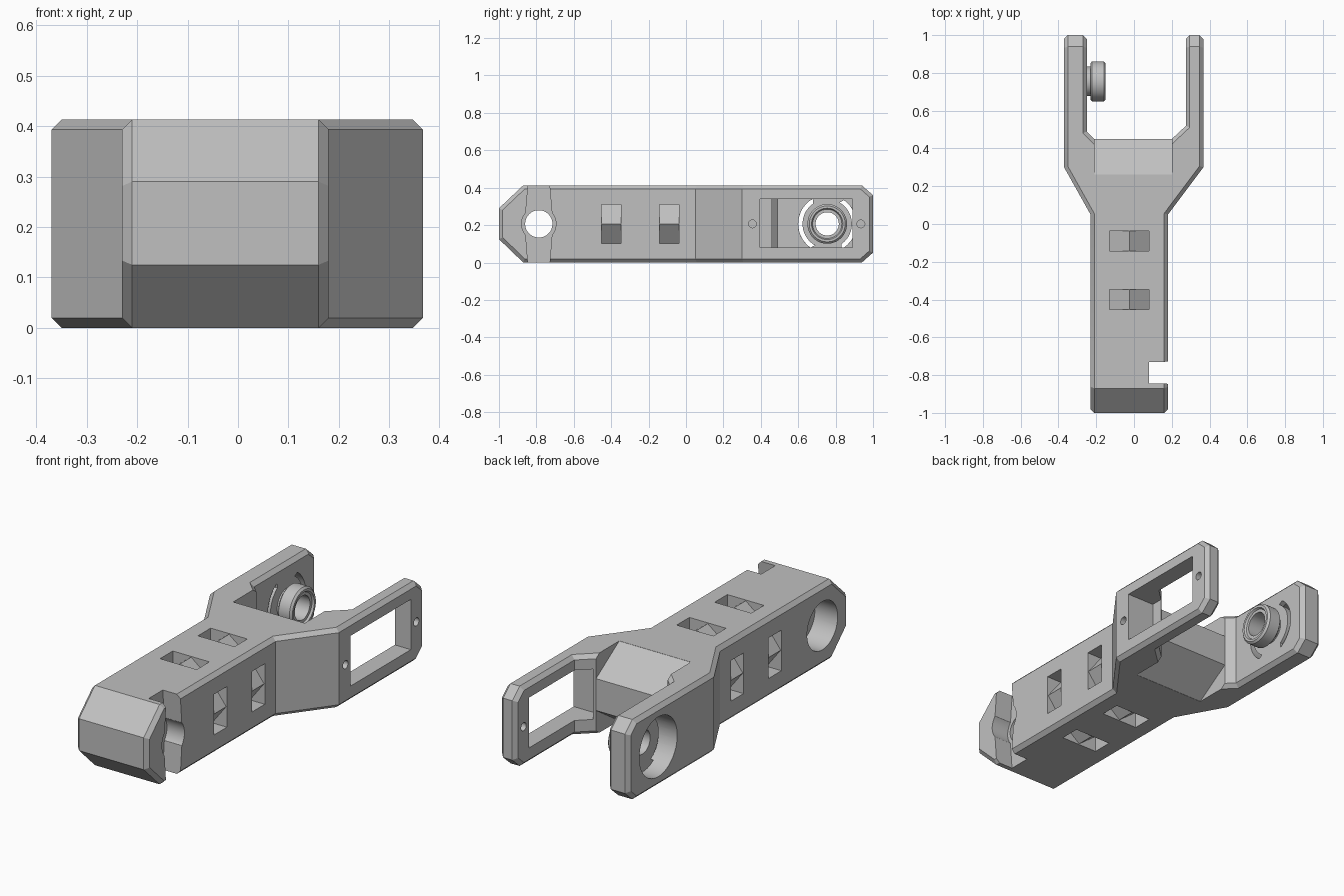
import bpy, bmesh
from math import sin, cos, pi, radians
from mathutils import Vector

cube = bpy.data.objects.get("Cube")
if cube:
    bpy.data.objects.remove(cube, do_unlink=True)

H = 0.413            # overall height
MX, MZ = -0.025, H / 2   # centre of the square beam
PIVOT, HINGE = -0.787, 0.755  # y of the two joint axes

grey = bpy.data.materials.new("plain grey")
grey.use_nodes = True
grey.diffuse_color = (0.53, 0.53, 0.53, 1)
grey.node_tree.nodes["Principled BSDF"].inputs["Base Color"].default_value = (0.53, 0.53, 0.53, 1)


def make_object(name, bm):
    bmesh.ops.recalc_face_normals(bm, faces=bm.faces)
    mesh = bpy.data.meshes.new(name)
    bm.to_mesh(mesh)
    bm.free()
    mesh.materials.append(grey)
    obj = bpy.data.objects.new(name, mesh)
    bpy.context.collection.objects.link(obj)
    return obj


def prism_mesh(points, axis, lo, hi):
    """Extrude a 2D outline along x (points are y, z), y (x, z) or z (x, y)."""
    def place(p, h):
        c = list(p)
        c.insert("xyz".index(axis), h)
        return c
    bm = bmesh.new()
    a = [bm.verts.new(place(p, lo)) for p in points]
    b = [bm.verts.new(place(p, hi)) for p in points]
    bm.faces.new(a)
    bm.faces.new(b)
    for i in range(len(a)):
        j = (i + 1) % len(a)
        bm.faces.new((a[i], a[j], b[j], b[i]))
    bmesh.ops.recalc_face_normals(bm, faces=bm.faces)
    return bm


def arc(cy, r, start=0, end=360, n=48):
    return [(cy + r * cos(radians(start + (end - start) * i / n)),
             MZ + r * sin(radians(start + (end - start) * i / n))) for i in range(n)]


def boolean(obj, points, axis, lo, hi, operation="DIFFERENCE"):
    tool = make_object("tool", prism_mesh(points, axis, lo, hi))
    tool.hide_render = True
    mod = obj.modifiers.new("tool", "BOOLEAN")
    mod.operation, mod.solver, mod.object = operation, "EXACT", tool
    bpy.context.view_layer.update()
    result = bpy.data.meshes.new_from_object(obj.evaluated_get(bpy.context.evaluated_depsgraph_get()))
    obj.modifiers.clear()
    obj.data = result
    bpy.data.objects.remove(tool, do_unlink=True)


def slice_off(bm, point, normal):
    bmesh.ops.bisect_plane(bm, geom=bm.verts[:] + bm.edges[:] + bm.faces[:],
                           plane_co=point, plane_no=normal, clear_outer=True)
    bmesh.ops.holes_fill(bm, edges=[e for e in bm.edges if e.is_boundary], sides=0)


# Fork-shaped body outline
plan = [(-0.23, -1), (0.18, -1), (0.18, 0.05), (0.367, 0.3), (0.367, 1), (0.275, 1),
        (0.275, 0.52), (0.2, 0.45), (0.2, 0.26), (-0.21, 0.26), (-0.21, 0.45),
        (-0.25, 0.49), (-0.25, 1), (-0.37, 1), (-0.37, 0.3), (-0.23, 0.05)]
bm = prism_mesh(plan, "z", 0, H)

# Sloped nose and clipped fork tips
slice_off(bm, (0, -0.87, H), (0, -0.123, 0.13))
slice_off(bm, (0, -0.87, 0), (0, -0.125, -0.13))
for z, s in ((H, 1), (0, -1)):
    slice_off(bm, (0, 0.94, z), (0, 0.053, 0.06 * s))
bmesh.ops.recalc_face_normals(bm, faces=bm.faces)


# Chamfer the long outer edges
def chamfered(e):
    if len(e.link_faces) != 2 or not e.is_convex:
        return False
    d = (e.verts[1].co - e.verts[0].co).normalized()
    mid = (e.verts[0].co + e.verts[1].co) / 2
    if abs(d.x) > 0.99 or e.calc_face_angle() < 0.7:
        return False
    if abs(d.z) > 0.99 and abs(mid.y) < 0.9:
        return False
    return not (-0.22 < mid.x < 0.21 and 0.2 < mid.y < 0.46)


bmesh.ops.bevel(bm, geom=[e for e in bm.edges if chamfered(e)], offset=0.02,
                offset_type="OFFSET", segments=1, profile=0.5, affect="EDGES")
body = make_object("fork_body", bm)

# Wedge between the fork arms
boolean(body, [(0.2, H - 0.001), (0.262, H - 0.001), (0.45, 0.29), (0.45, 0.125), (0.262, 0.001),
               (0.2, 0.001)], "x", -0.215, 0.205, "UNION")

# Tie slots with a central ridge on all four sides of the beam
slot = [(-0.105, 0.02), (0.105, 0.02), (0.105, -0.085), (0, -0.004), (-0.105, -0.085)]
for y in (-0.09, -0.4):
    for k in range(4):
        half = H / 2 if k % 2 == 0 else 0.205
        c, s = round(cos(k * pi / 2)), round(sin(k * pi / 2))
        ring = [(MX + u * c + (half + v) * s, MZ - u * s + (half + v) * c) for u, v in slot]
        boolean(body, ring, "y", y - 0.052, y + 0.052)

# Nose pivot: through hole, left recess and keyed slot on the right
boolean(body, arc(PIVOT, 0.073), "x", -0.5, 0.5)
boolean(body, arc(PIVOT, 0.125), "x", -0.5, -0.1)
boolean(body, arc(PIVOT, 0.092), "x", 0.08, 0.5)
boolean(body, [(PIVOT + 0.05, -0.1), (PIVOT + 0.075, MZ), (PIVOT + 0.05, 0.5),
               (PIVOT - 0.05, 0.5), (PIVOT - 0.075, MZ), (PIVOT - 0.05, -0.1)], "x", 0.08, 0.5)

# Window and screw holes in the right arm
boolean(body, [(0.395, 0.08), (0.89, 0.08), (0.89, 0.34), (0.395, 0.34)], "x", 0.21, 0.5)
for y in (0.355, 0.935):
    boolean(body, arc(y, 0.021, n=20), "x", 0.25, 0.5)

# Round recess with two curved slits in the left arm
boolean(body, arc(HINGE, 0.155), "x", -0.5, -0.28)
boolean(body, arc(HINGE, 0.062), "x", -0.5, -0.2)
for mid in (0, 180):
    crescent = arc(HINGE, 0.155, mid - 60, mid + 60, 24) + arc(HINGE, 0.132, mid + 60, mid - 60, 24)
    boolean(body, crescent, "x", -0.3, -0.2)

# Hinge boss turned about the joint axis
profile = [(-0.28, 0.062), (-0.28, 0.078), (-0.23, 0.078), (-0.23, 0.097), (-0.222, 0.106),
           (-0.16, 0.106), (-0.15, 0.096), (-0.15, 0.084), (-0.16, 0.078), (-0.16, 0.062)]
bm = bmesh.new()
loop = [bm.verts.new((x, HINGE, MZ + r)) for x, r in profile]
edges = [bm.edges.new((loop[i - 1], loop[i])) for i in range(len(loop))]
bmesh.ops.spin(bm, geom=loop + edges, cent=Vector((0, HINGE, MZ)), axis=(1, 0, 0),
               angle=2 * pi, steps=48, use_merge=True)
bmesh.ops.remove_doubles(bm, verts=bm.verts, dist=0.0001)
boss = make_object("hinge_boss", bm)

for obj in (body, boss):
    bpy.ops.object.select_all(action="DESELECT")
    obj.select_set(True)
    bpy.context.view_layer.objects.active = obj
    bpy.ops.object.shade_smooth_by_angle(angle=radians(25))
